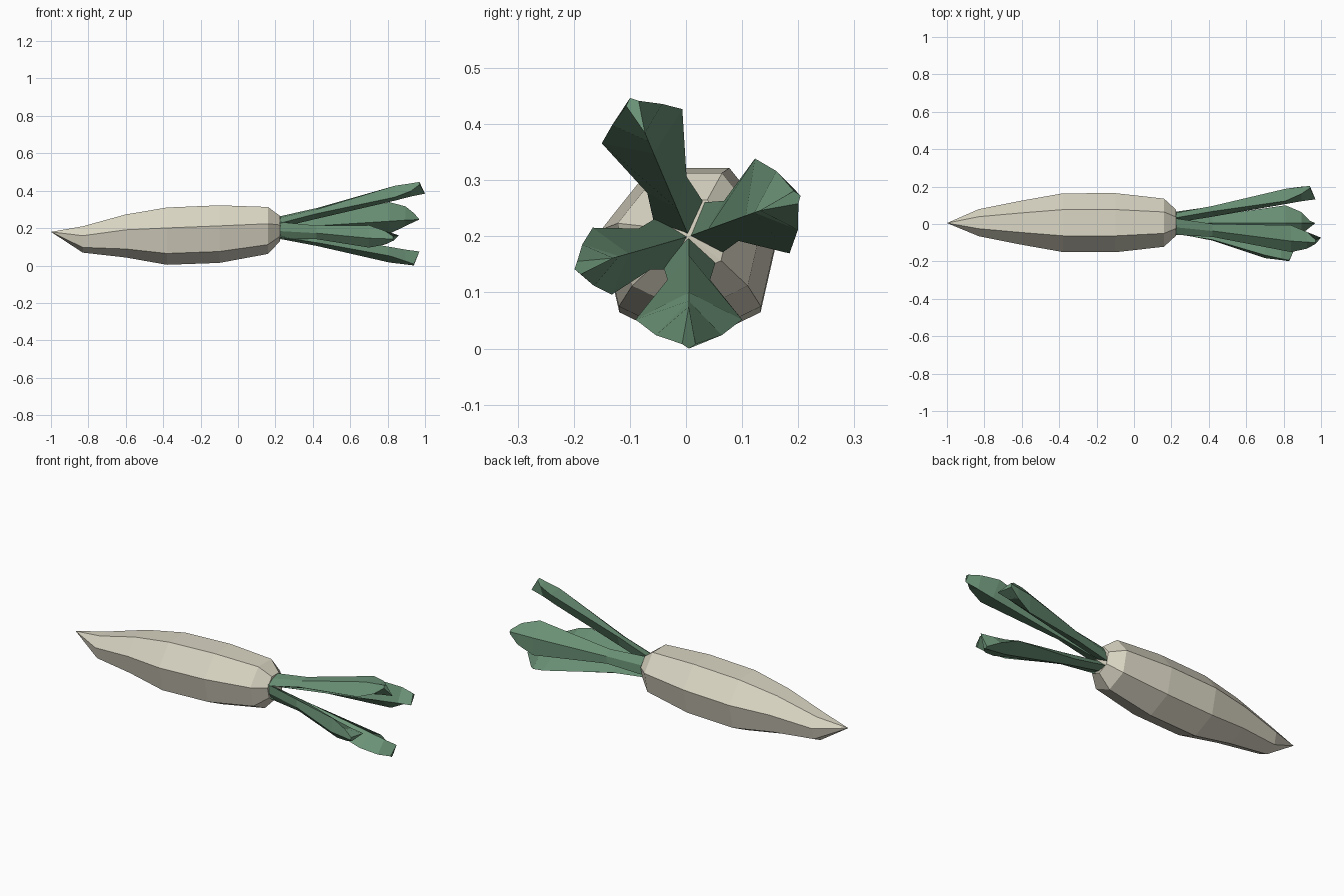
import bpy, bmesh, math
from mathutils import Vector

if "Cube" in bpy.data.objects:
    bpy.data.objects.remove(bpy.data.objects["Cube"])


def material(name, rgb):
    m = bpy.data.materials.new(name)
    m.diffuse_color = (*rgb, 1.0)
    m.use_nodes = True
    m.node_tree.nodes["Principled BSDF"].inputs["Base Color"].default_value = m.diffuse_color
    return m


cream = material("root cream", (0.70, 0.67, 0.55))
green = material("leaf green", (0.145, 0.285, 0.18))


def loft(name, rings, mat, start=None, end=None):
    """Skin a list of equal rings, closing each end with a point or a face."""
    bm = bmesh.new()
    loops = [[bm.verts.new(p) for p in ring] for ring in rings]
    n = len(loops[0])
    for a, b in zip(loops, loops[1:]):
        for i in range(n):
            j = (i + 1) % n
            bm.faces.new((a[i], a[j], b[j], b[i]))
    for loop, tip in ((loops[0], start), (loops[-1], end)):
        if tip is None:
            bm.faces.new(loop)
        else:
            v = bm.verts.new(tip)
            for i in range(n):
                bm.faces.new((loop[i], loop[(i + 1) % n], v))
    bmesh.ops.remove_doubles(bm, verts=bm.verts, dist=0.0005)
    bmesh.ops.recalc_face_normals(bm, faces=bm.faces)
    me = bpy.data.meshes.new(name)
    bm.to_mesh(me)
    bm.free()
    me.materials.append(mat)
    ob = bpy.data.objects.new(name, me)
    bpy.context.collection.objects.link(ob)
    return ob


# Root: seven-sided tapered body lying along x (x, centre z, radius)
stations = [(-0.83, 0.143, 0.074), (-0.60, 0.164, 0.121), (-0.38, 0.165, 0.161),
            (-0.10, 0.176, 0.162), (0.16, 0.194, 0.132), (0.225, 0.201, 0.071)]
rings = []
for x, cz, r in stations:
    angles = [math.radians(-90) + i * math.tau / 7 for i in range(7)]
    rings.append([Vector((x, 0.007 + r * math.cos(a), cz + r * math.sin(a))) for a in angles])
loft("root", rings, cream, start=(-1.0, 0.005, 0.18), end=(0.232, 0.005, 0.2))


# Leaves: keeled stalks that fan out from the crown and widen at the tip
def leaf(name, degrees, tip_x, r_in, r_out, half_width):
    a = math.radians(degrees)
    out = Vector((0, math.cos(a), math.sin(a)))
    side = Vector((0, -math.sin(a), math.cos(a)))
    centre = Vector((0, 0.005, 0.2))

    def section(x, inner, mid, outer, w, lean=0.0):
        def p(px, r, s):
            return centre + Vector((px, 0, 0)) + out * r + side * s
        return [p(x + lean, inner, 0), p(x, mid, w), p(x, outer, 0), p(x, mid, -w)]

    wide = tip_x - 0.16
    rings = [
        section(0.21, 0.0, 0.045, 0.055, 0.048),
        section(0.42, r_in * 0.27, 0.04 + r_in * 0.3, 0.055 + r_out * 0.2, 0.038),
        section(wide, r_in * 0.8, r_in * 0.45 + r_out * 0.46, r_out * 0.92, half_width),
        section(tip_x - 0.075, r_in * 0.92, r_out * 0.88, r_out * 0.97, half_width * 0.62),
        section(tip_x - 0.03, r_in, r_out * 0.96, r_out, 0.012, 0.03),
    ]
    loft(name, rings, green)


leaf("upper_leaf", 113, 1.0, 0.20, 0.268, 0.078)
leaf("back_leaf", 20, 0.97, 0.135, 0.212, 0.09)
leaf("front_leaf", 196, 0.86, 0.14, 0.212, 0.062)
leaf("lower_leaf", 270, 0.97, 0.125, 0.20, 0.095)
